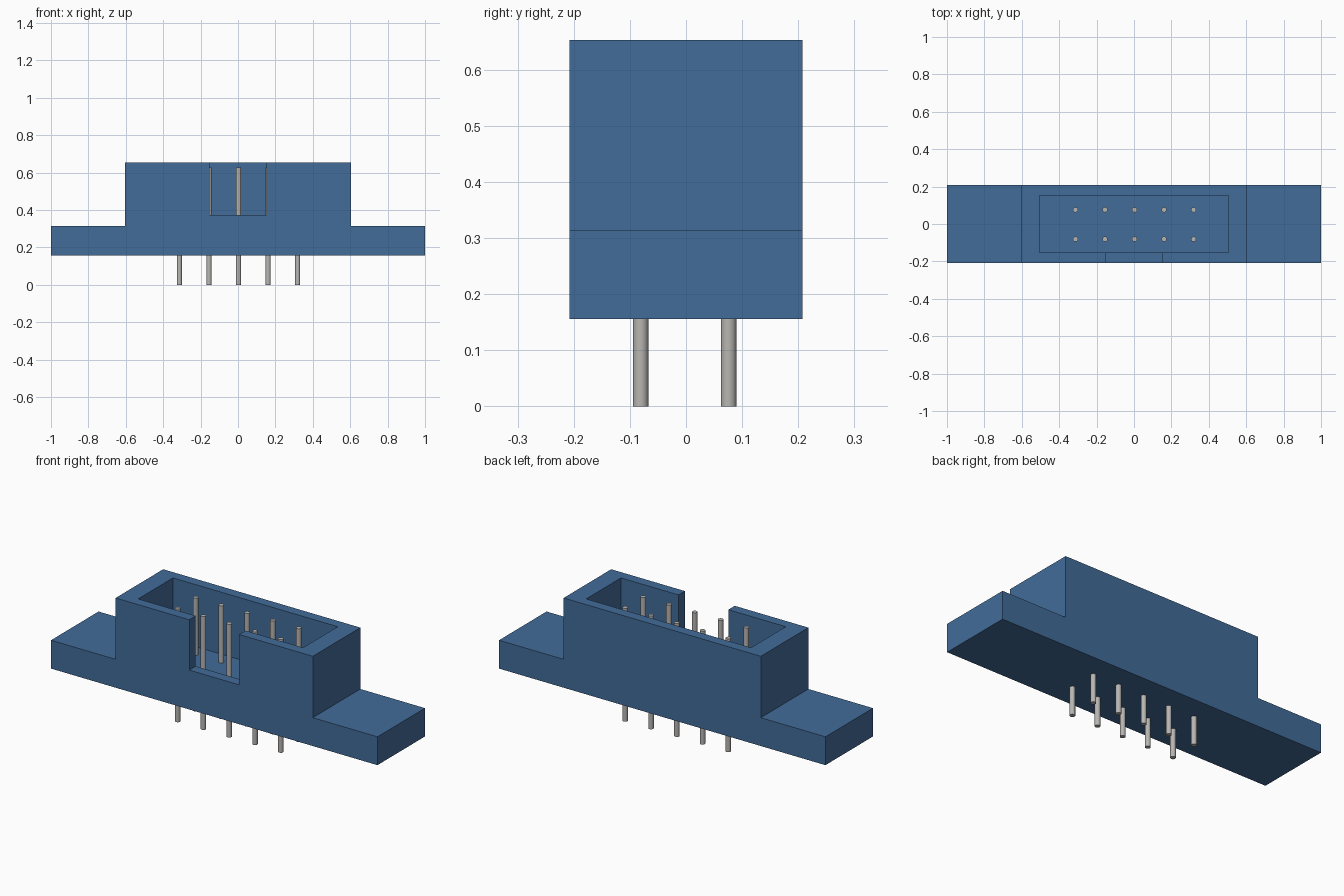
import bpy
import bmesh

cube = bpy.data.objects.get("Cube")
if cube:
    bpy.data.objects.remove(cube, do_unlink=True)


def make_material(name, color, roughness=0.5):
    mat = bpy.data.materials.new(name)
    mat.use_nodes = True
    mat.diffuse_color = color
    bsdf = mat.node_tree.nodes["Principled BSDF"]
    bsdf.inputs["Base Color"].default_value = color
    bsdf.inputs["Roughness"].default_value = roughness
    return mat


BLUE = make_material("blue plastic", (0.055, 0.15, 0.32, 1))
GREY = make_material("grey metal", (0.48, 0.47, 0.45, 1))


def extrude_profile(name, points, y0, y1, mat):
    """Extrude an (x, z) outline from y0 to y1."""
    bm = bmesh.new()
    face = bm.faces.new([bm.verts.new((x, y0, z)) for x, z in points])
    result = bmesh.ops.extrude_face_region(bm, geom=[face])
    verts = [v for v in result["geom"] if isinstance(v, bmesh.types.BMVert)]
    bmesh.ops.translate(bm, verts=verts, vec=(0, y1 - y0, 0))
    bmesh.ops.recalc_face_normals(bm, faces=bm.faces)
    mesh = bpy.data.meshes.new(name)
    bm.to_mesh(mesh)
    bm.free()
    mesh.materials.append(mat)
    obj = bpy.data.objects.new(name, mesh)
    bpy.context.collection.objects.link(obj)
    return obj


def box(name, half_x, y0, y1, z0, z1):
    outline = [(-half_x, z0), (half_x, z0), (half_x, z1), (-half_x, z1)]
    return extrude_profile(name, outline, y0, y1, BLUE)


def cut(obj, cutter):
    """Subtract the cutter, apply the modifier and discard the cutter."""
    cutter.hide_render = True
    mod = obj.modifiers.new("cut", "BOOLEAN")
    mod.operation = "DIFFERENCE"
    mod.solver = "EXACT"
    mod.object = cutter
    bpy.ops.object.select_all(action="DESELECT")
    obj.select_set(True)
    bpy.context.view_layer.objects.active = obj
    bpy.ops.object.modifier_apply(modifier=mod.name)
    bpy.data.objects.remove(cutter, do_unlink=True)


# Housing: wide base with end tabs and a raised centre block
BASE_Z, TAB_Z, TOP_Z = 0.156, 0.313, 0.653
right = [(1.0, BASE_Z), (1.0, TAB_Z), (0.604, TAB_Z), (0.604, TOP_Z)]
outline = right + [(-x, z) for x, z in reversed(right)]
housing = extrude_profile("housing", outline, -0.208, 0.208, BLUE)

# Open socket from above, and the key slot through the front wall
cut(housing, box("socket_cutter", 0.505, -0.152, 0.152, 0.31, 0.8))
cut(housing, box("key_slot_cutter", 0.153, -0.3, -0.05, 0.374, 0.8))

# Two rows of five round pins running through the housing floor
PITCH, PIN_TOP = 0.158, 0.627
for row, y in (("front", -0.081), ("back", 0.076)):
    for i in range(5):
        x = (i - 2) * PITCH + 0.003
        bpy.ops.mesh.primitive_cylinder_add(
            vertices=20, radius=0.0138, depth=PIN_TOP,
            location=(x, y, PIN_TOP / 2))
        pin = bpy.context.object
        pin.name = f"{row}_pin_{i + 1}"
        pin.data.materials.append(GREY)
        bpy.ops.object.shade_smooth_by_angle()
